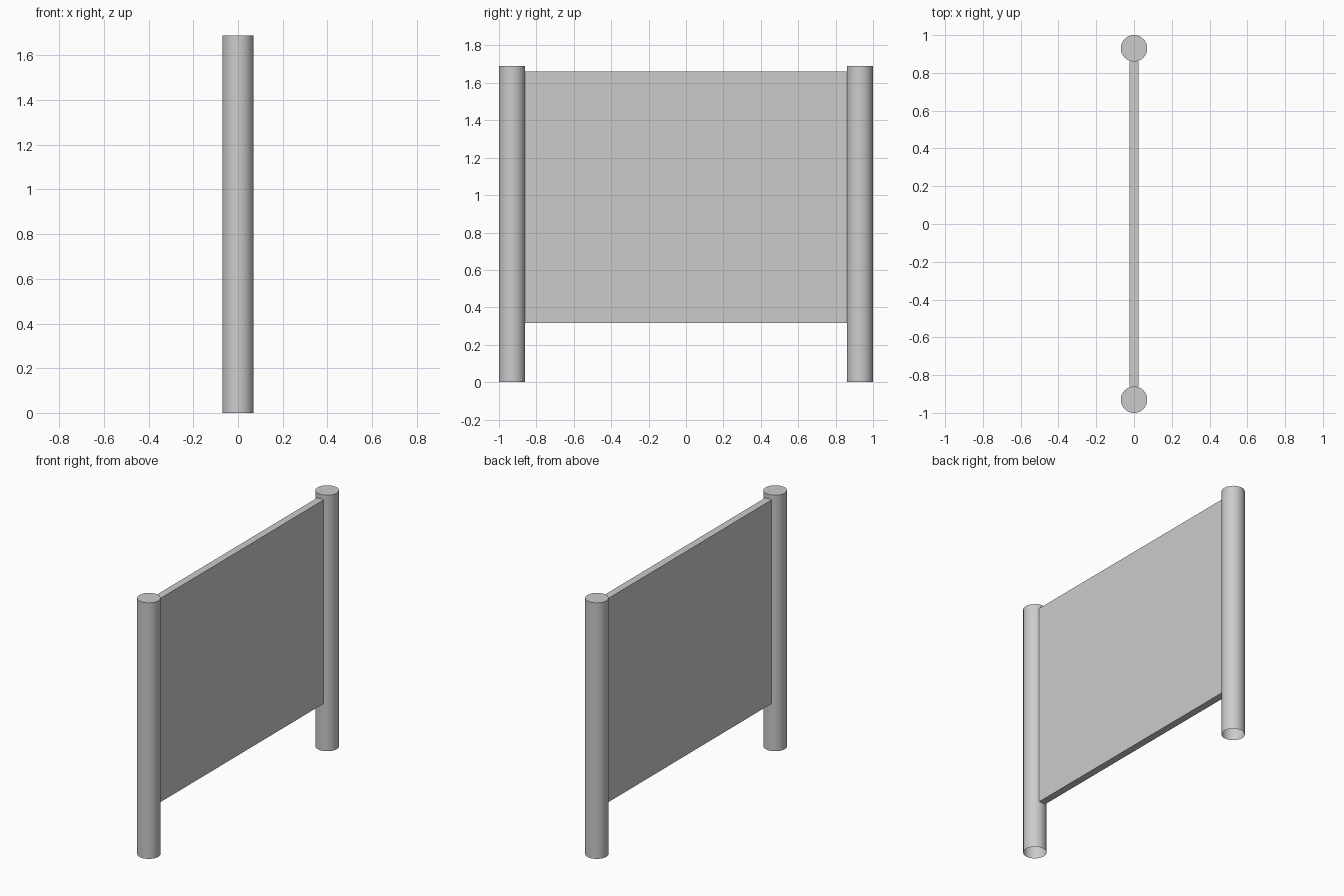
import bpy
import bmesh
from mathutils import Matrix

cube = bpy.data.objects.get("Cube")
if cube:
    bpy.data.objects.remove(cube, do_unlink=True)

POST_RADIUS = 0.07
POST_HEIGHT = 1.69
POST_Y = 1 - POST_RADIUS
PANEL_BOTTOM, PANEL_TOP = 0.315, 1.66
PANEL_THICKNESS = 0.048

grey = bpy.data.materials.new("plain grey")
grey.use_nodes = True
colour = (0.6, 0.6, 0.6, 1)
grey.diffuse_color = colour
grey.node_tree.nodes["Principled BSDF"].inputs["Base Color"].default_value = colour


def finish(name, bm):
    """Turn a bmesh into a named grey object."""
    mesh = bpy.data.meshes.new(name)
    bm.to_mesh(mesh)
    bm.free()
    mesh.materials.append(grey)
    obj = bpy.data.objects.new(name, mesh)
    bpy.context.collection.objects.link(obj)
    return obj


def add_post(name, y):
    """Round post, capped on top and open underneath."""
    bm = bmesh.new()
    bmesh.ops.create_cone(bm, cap_ends=True, segments=48, radius1=POST_RADIUS,
                          radius2=POST_RADIUS, depth=POST_HEIGHT,
                          matrix=Matrix.Translation((0, y, POST_HEIGHT / 2)))
    bm.normal_update()
    base = [f for f in bm.faces if f.normal.z < -0.9]
    bmesh.ops.delete(bm, geom=base, context="FACES_ONLY")
    # Smooth wall with a crisp rim
    for face in bm.faces:
        face.smooth = abs(face.normal.z) < 0.5
    for edge in bm.edges:
        if any(not f.smooth for f in edge.link_faces):
            edge.smooth = False
    return finish(name, bm)


add_post("front_post", -POST_Y)
add_post("back_post", POST_Y)

# Flat panel spanning between the posts
bm = bmesh.new()
bmesh.ops.create_cube(bm, size=1)
bmesh.ops.scale(bm, verts=bm.verts,
                vec=(PANEL_THICKNESS, 2 * (POST_Y - POST_RADIUS), PANEL_TOP - PANEL_BOTTOM))
bmesh.ops.translate(bm, verts=bm.verts, vec=(0, 0, (PANEL_TOP + PANEL_BOTTOM) / 2))
finish("panel", bm)
